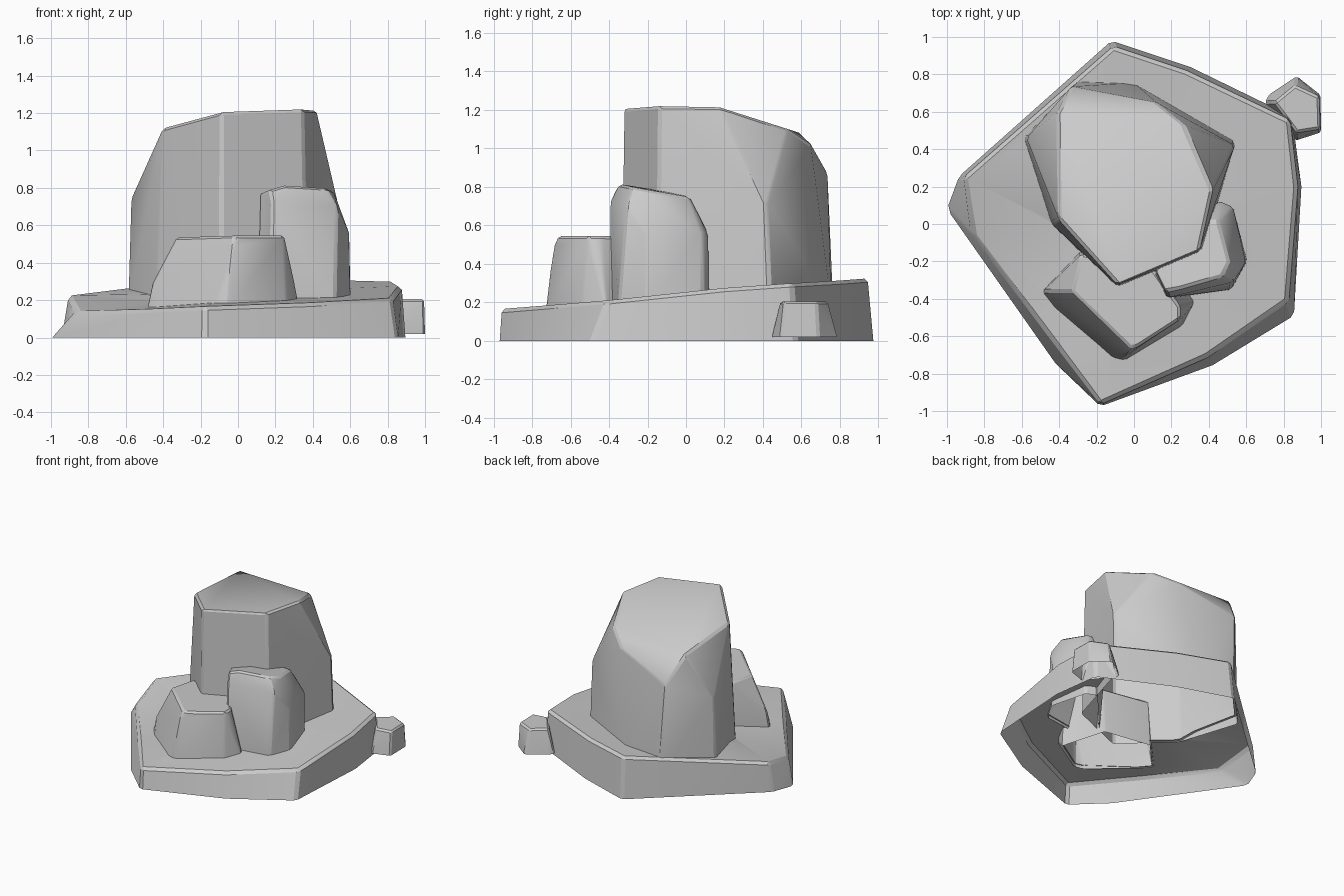
import bpy, bmesh, math

if "Cube" in bpy.data.objects:
    bpy.data.objects.remove(bpy.data.objects["Cube"])


def add_object(bm, name):
    mesh = bpy.data.meshes.new(name)
    bm.to_mesh(mesh)
    bm.free()
    ob = bpy.data.objects.new(name, mesh)
    bpy.context.collection.objects.link(ob)
    return ob


def apply_modifiers(ob):
    dg = bpy.context.evaluated_depsgraph_get()
    mesh = bpy.data.meshes.new_from_object(ob.evaluated_get(dg))
    ob.modifiers.clear()
    ob.data = mesh


def bevel_edges(ob, width):
    mod = ob.modifiers.new("worn_edges", 'BEVEL')
    mod.width = width
    mod.segments = 1
    mod.limit_method = 'ANGLE'
    mod.angle_limit = math.radians(22)
    apply_modifiers(ob)


def shade(ob):
    bpy.ops.object.select_all(action='DESELECT')
    ob.select_set(True)
    bpy.context.view_layer.objects.active = ob
    bpy.ops.object.shade_smooth_by_angle(angle=math.radians(22))


def hull(points):
    bm = bmesh.new()
    for p in points:
        bm.verts.new(p)
    res = bmesh.ops.convex_hull(bm, input=bm.verts[:])
    junk = [g for g in res["geom_interior"] + res["geom_unused"]
            if isinstance(g, bmesh.types.BMVert)]
    bmesh.ops.delete(bm, geom=list(set(junk)), context='VERTS')
    bmesh.ops.dissolve_limit(bm, angle_limit=math.radians(6),
                             verts=bm.verts[:], edges=bm.edges[:])
    bmesh.ops.recalc_face_normals(bm, faces=bm.faces[:])
    return bm


def rock(name, z0, footprint, corners, bevel=0.014):
    """Faceted boulder, open below: hull of a flat footprint and upper corners."""
    bm = hull([(x, y, z0) for x, y in footprint] + corners)
    under = [f for f in bm.faces if all(v.co.z < z0 + .001 for v in f.verts)]
    bmesh.ops.delete(bm, geom=under, context='FACES')
    ob = add_object(bm, name)
    bevel_edges(ob, bevel)
    shade(ob)
    return footprint


def cut_opening(slab, footprint):
    """Open the slab's top skin under a boulder."""
    cx = sum(p[0] for p in footprint) / len(footprint)
    cy = sum(p[1] for p in footprint) / len(footprint)
    ring = [(cx + (x - cx) * .96, cy + (y - cy) * .96) for x, y in footprint]
    cutter = add_object(hull([(x, y, z) for x, y in ring for z in (-.2, .8)]),
                        "opening_cutter")
    mod = slab.modifiers.new("opening", 'BOOLEAN')
    mod.operation = 'DIFFERENCE'
    mod.solver = 'EXACT'
    mod.object = cutter
    apply_modifiers(slab)
    cutter.hide_render = True
    cutter.hide_set(True)
    return cutter


# Boulders: tall one with a sloping back, side one, low front one
tall = rock("tall_boulder", .19,
            [(-.09, -.34), (.37, -.15), (.46, .1), (.545, .44), (0, .755),
             (-.30, .765), (-.59, .46), (-.44, 0)],
            [(-.09, -.325, 1.205), (.35, -.14, 1.22), (.42, .18, 1.215),
             (.54, .42, .70), (.27, .53, 1.10), (.12, .65, 1.02),
             (-.335, .735, .87), (-.575, .46, .73), (-.41, .59, 1.08),
             (-.40, .02, 1.12)], 0.015)
side = rock("side_boulder", .19,
            [(.17, -.40), (.52, -.35), (.605, -.20), (.53, .09), (.45, .125),
             (.10, -.27)],
            [(.18, -.395, .72), (.17, -.36, .79), (.25, -.345, .815),
             (.47, -.28, .80), (.51, -.20, .785), (.45, .02, .745),
             (.53, -.31, .70), (.60, -.20, .55), (.53, .09, .55),
             (.46, .12, .55), (.115, -.25, .765), (.25, .0, .76)])
front = rock("front_boulder", .16,
             [(-.49, -.36), (-.42, -.45), (-.12, -.715), (-.05, -.73),
              (.26, -.545), (.33, -.41), (.10, -.20), (-.28, -.14)],
             [(-.465, -.36, .28), (-.33, -.36, .535), (-.02, -.66, .545),
              (.02, -.655, .545), (-.02, -.69, .50), (.245, -.51, .545),
              (.245, -.44, .545), (.10, -.24, .54), (-.28, -.16, .535)])

# Loose stone beside the slab
rock("loose_stone", .02,
     [(.87, .79), (.997, .69), (1.0, .49), (.86, .445), (.70, .65), (.72, .69)],
     [(.86, .74, .205), (.99, .68, .205), (.995, .51, .205), (.87, .49, .205),
      (.75, .65, .205)], 0.012)

# Sloping ground slab: (foot x, y) then (rim x, y, z)
edge = [((-1.0, .08), (-.86, -.06, .14)), ((-.42, -.745), (-.5, -.535, .15)),
        ((-.18, -.975), (-.18, -.965, .165)), ((.42, -.755), (.39, -.71, .185)),
        ((.855, -.49), (.825, -.41, .21)), ((.895, .20), (.875, .20, .275)),
        ((.845, .575), (.835, .555, .30)), ((.30, .84), (.28, .82, .315)),
        ((-.12, .98), (-.11, .95, .325)), ((-.935, .255), (-.91, .25, .225))]
bm = bmesh.new()
foot = [bm.verts.new((*f, 0)) for f, _ in edge]
rim = [bm.verts.new(r) for _, r in edge]
mid = bm.verts.new((0, 0, .24))
for i in range(len(edge)):
    j = (i + 1) % len(edge)
    bm.faces.new((foot[i], foot[j], rim[j], rim[i]))
    bm.faces.new((rim[i], rim[j], mid))
slab = add_object(bm, "ground_slab")
bevel_edges(slab, 0.02)

# Close the slab, cut openings under the boulders, then leave only its outer skin
bm = bmesh.new()
bm.from_mesh(slab.data)
bmesh.ops.holes_fill(bm, edges=[e for e in bm.edges if e.is_boundary], sides=0)
bmesh.ops.recalc_face_normals(bm, faces=bm.faces[:])
bm.to_mesh(slab.data)
bm.free()
cutters = [cut_opening(slab, f) for f in (tall, side, front)]
bm = bmesh.new()
bm.from_mesh(slab.data)
inner = []
for f in bm.faces:
    c = f.calc_center_median()
    on_cut = any((k.closest_point_on_mesh(c)[1] - c).length < .0005 for k in cutters)
    if f.normal.z < -.9 or (abs(f.normal.z) < .05 and on_cut):
        inner.append(f)
bmesh.ops.delete(bm, geom=inner, context='FACES')
bm.to_mesh(slab.data)
bm.free()
shade(slab)
for k in cutters:
    bpy.data.objects.remove(k)
